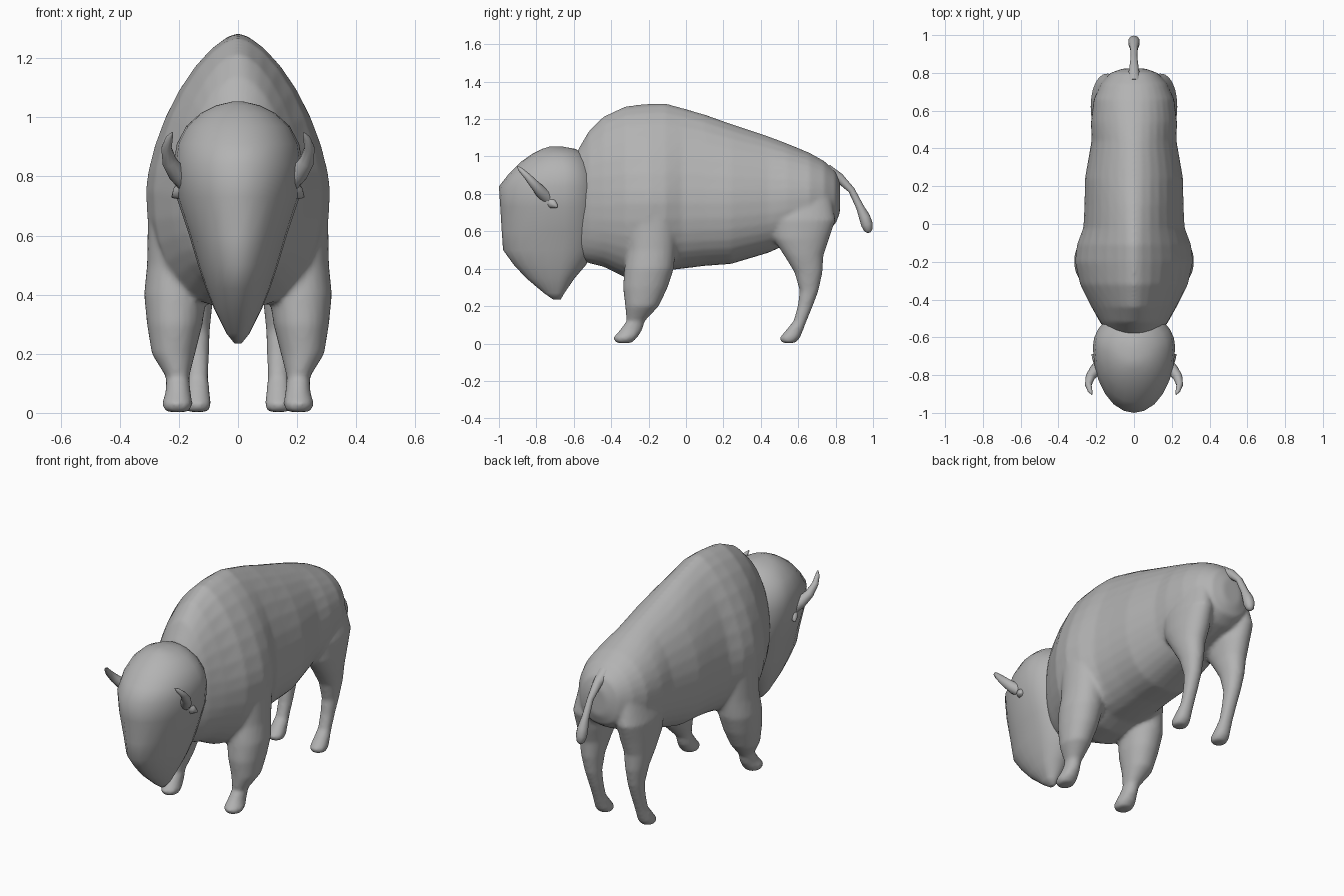
import bpy, bmesh, math
from mathutils import Vector

fur = bpy.data.materials.new("grey fur")
fur.diffuse_color = (0.45, 0.45, 0.45, 1)


def spow(v, e):
    return math.copysign(abs(v) ** e, v)


def loft(bm, rings):
    """Skin a list of point rings and close both ends."""
    vs = [[bm.verts.new(p) for p in r] for r in rings]
    n = len(vs[0])
    for a, b in zip(vs, vs[1:]):
        for i in range(n):
            j = (i + 1) % n
            bm.faces.new((a[i], a[j], b[j], b[i]))
    bm.faces.new(vs[0][::-1])
    bm.faces.new(vs[-1])


def finish(bm, name, angle=60):
    bmesh.ops.recalc_face_normals(bm, faces=bm.faces)
    me = bpy.data.meshes.new(name)
    bm.to_mesh(me)
    bm.free()
    ob = bpy.data.objects.new(name, me)
    bpy.context.collection.objects.link(ob)
    me.materials.append(fur)
    bpy.ops.object.select_all(action='DESELECT')
    ob.select_set(True)
    bpy.context.view_layer.objects.active = ob
    bpy.ops.object.shade_smooth_by_angle(angle=math.radians(angle))
    return ob


def torso_ring(y, zb, zt, w, zm, p, n=32):
    """Upright section, exponent p on the upper half gives the hump its ridge."""
    pts = []
    for i in range(n):
        a = 2 * math.pi * i / n
        c, s = math.cos(a), math.sin(a)
        e = 2 / (p if s > 0 else 2.3)
        h = (zt - zm) if s > 0 else (zm - zb)
        pts.append((w * spow(c, e), y, zm + h * spow(s, e)))
    return pts


def flat_ring(z, y0, y1, x0, x1, ym=None, p=2.1, n=24):
    """Level section between y0..y1 and x0..x1, widest at ym."""
    ym = (y0 + y1) / 2 if ym is None else ym
    xc, w = (x0 + x1) / 2, (x1 - x0) / 2
    pts = []
    for i in range(n):
        a = 2 * math.pi * i / n
        c, s = spow(math.cos(a), 2 / p), spow(math.sin(a), 2 / p)
        pts.append((xc + w * c, ym + s * ((y1 - ym) if s > 0 else (ym - y0)), z))
    return pts


def tube(bm, path, n=10):
    """Round tapering tube along (x, y, z, radius) points."""
    P = [Vector(q[:3]) for q in path]
    rings = []
    for i, q in enumerate(path):
        t = (P[min(i + 1, len(P) - 1)] - P[max(i - 1, 0)]).normalized()
        u = t.cross(Vector((1, 0, 0))).normalized()
        v = t.cross(u)
        rings.append([P[i] + q[3] * (u * math.cos(k * math.tau / n) + v * math.sin(k * math.tau / n))
                      for k in range(n)])
    loft(bm, rings)


# Torso: y, bottom, top, half width, widest height, upper exponent
TORSO = [
    (-0.60, 0.50, 0.98, 0.10, 0.75, 2), (-0.575, 0.45, 1.04, 0.14, 0.75, 2),
    (-0.52, 0.43, 1.135, 0.18, 0.74, 1.9), (-0.44, 0.41, 1.215, 0.225, 0.74, 1.7),
    (-0.32, 0.35, 1.27, 0.285, 0.75, 1.6), (-0.20, 0.36, 1.283, 0.312, 0.75, 1.55),
    (-0.11, 0.39, 1.285, 0.302, 0.75, 1.55), (-0.02, 0.40, 1.26, 0.268, 0.75, 1.65),
    (0.10, 0.415, 1.225, 0.262, 0.75, 1.7), (0.24, 0.425, 1.175, 0.26, 0.75, 1.75),
    (0.44, 0.485, 1.108, 0.225, 0.76, 1.85), (0.54, 0.53, 1.07, 0.228, 0.77, 1.9),
    (0.66, 0.57, 1.02, 0.213, 0.78, 2), (0.74, 0.60, 0.975, 0.178, 0.78, 2.1),
    (0.80, 0.64, 0.92, 0.125, 0.78, 2.1), (0.823, 0.70, 0.86, 0.06, 0.78, 2)]
# Legs: z, back and front limits, inner and outer limits
FRONT = [
    (0.003, -0.375, -0.29, 0.165, 0.245), (0.03, -0.39, -0.262, 0.153, 0.258),
    (0.07, -0.355, -0.235, 0.16, 0.245), (0.12, -0.318, -0.22, 0.165, 0.243),
    (0.20, -0.325, -0.145, 0.145, 0.292), (0.30, -0.337, -0.098, 0.12, 0.308),
    (0.40, -0.33, -0.065, 0.105, 0.318), (0.50, -0.315, -0.055, 0.105, 0.308),
    (0.68, -0.31, -0.045, 0.12, 0.305), (0.85, -0.25, -0.10, 0.14, 0.26)]
HIND = [
    (0.003, 0.51, 0.585, 0.10, 0.175), (0.03, 0.50, 0.61, 0.09, 0.185),
    (0.06, 0.525, 0.622, 0.095, 0.18), (0.12, 0.575, 0.645, 0.10, 0.173),
    (0.20, 0.597, 0.678, 0.098, 0.175), (0.28, 0.608, 0.708, 0.095, 0.182),
    (0.38, 0.58, 0.73, 0.085, 0.20), (0.47, 0.525, 0.735, 0.07, 0.217),
    (0.56, 0.465, 0.765, 0.05, 0.228), (0.66, 0.44, 0.80, 0.05, 0.23),
    (0.82, 0.48, 0.77, 0.06, 0.19)]

# Body and legs fused into one continuous skin
bm = bmesh.new()
loft(bm, [torso_ring(*r) for r in TORSO])
for leg in (FRONT, HIND):
    for s in (1, -1):
        loft(bm, [[(s * x, y, z) for x, y, z in flat_ring(*r)] for r in leg])
body = finish(bm, "body_and_legs", 80)
rm = body.modifiers.new("fuse", 'REMESH')
rm.mode, rm.voxel_size, rm.use_smooth_shade = 'VOXEL', 0.011, True
sm = body.modifiers.new("soften", 'SMOOTH')
sm.factor, sm.iterations = 0.5, 6

# Head: z, face, nape, half width, widest y
HEAD = [
    (0.235, -0.71, -0.67, 0.012, -0.69), (0.27, -0.76, -0.65, 0.04, -0.69),
    (0.35, -0.855, -0.595, 0.08, -0.68), (0.42, -0.92, -0.535, 0.108, -0.67),
    (0.50, -0.978, -0.49, 0.135, -0.66), (0.60, -0.985, -0.47, 0.165, -0.65),
    (0.73, -0.993, -0.46, 0.208, -0.65), (0.84, -1.0, -0.46, 0.218, -0.65),
    (0.91, -0.945, -0.48, 0.207, -0.65), (0.97, -0.885, -0.51, 0.175, -0.66),
    (1.015, -0.82, -0.55, 0.125, -0.67), (1.04, -0.77, -0.59, 0.075, -0.69),
    (1.053, -0.73, -0.66, 0.02, -0.70)]
bm = bmesh.new()
loft(bm, [flat_ring(z, a, b, -w, w, m, 2) for z, a, b, w, m in HEAD])
finish(bm, "head", 70)

# Horns and ears
for s, side in ((1, "right"), (-1, "left")):
    bm = bmesh.new()
    tube(bm, [(s * x, y, z, r) for x, y, z, r in (
        (0.165, -0.73, 0.77, 0.035), (0.205, -0.775, 0.81, 0.032), (0.232, -0.81, 0.85, 0.025),
        (0.242, -0.85, 0.895, 0.018), (0.232, -0.885, 0.93, 0.012), (0.222, -0.902, 0.948, 0.003))])
    finish(bm, side + "_horn")
    bm = bmesh.new()
    tube(bm, [(s * x, y, z, r) for x, y, z, r in (
        (0.17, -0.73, 0.76, 0.03), (0.20, -0.71, 0.745, 0.026), (0.222, -0.69, 0.73, 0.004))])
    finish(bm, side + "_ear")

# Tail with tuft
bm = bmesh.new()
tube(bm, [(0, 0.75, 0.92, 0.04), (0, 0.82, 0.885, 0.026), (0, 0.885, 0.82, 0.018), (0, 0.93, 0.73, 0.021),
          (0, 0.955, 0.675, 0.03), (0, 0.968, 0.635, 0.031), (0, 0.975, 0.605, 0.022), (0, 0.978, 0.592, 0.008)])
finish(bm, "tail")
